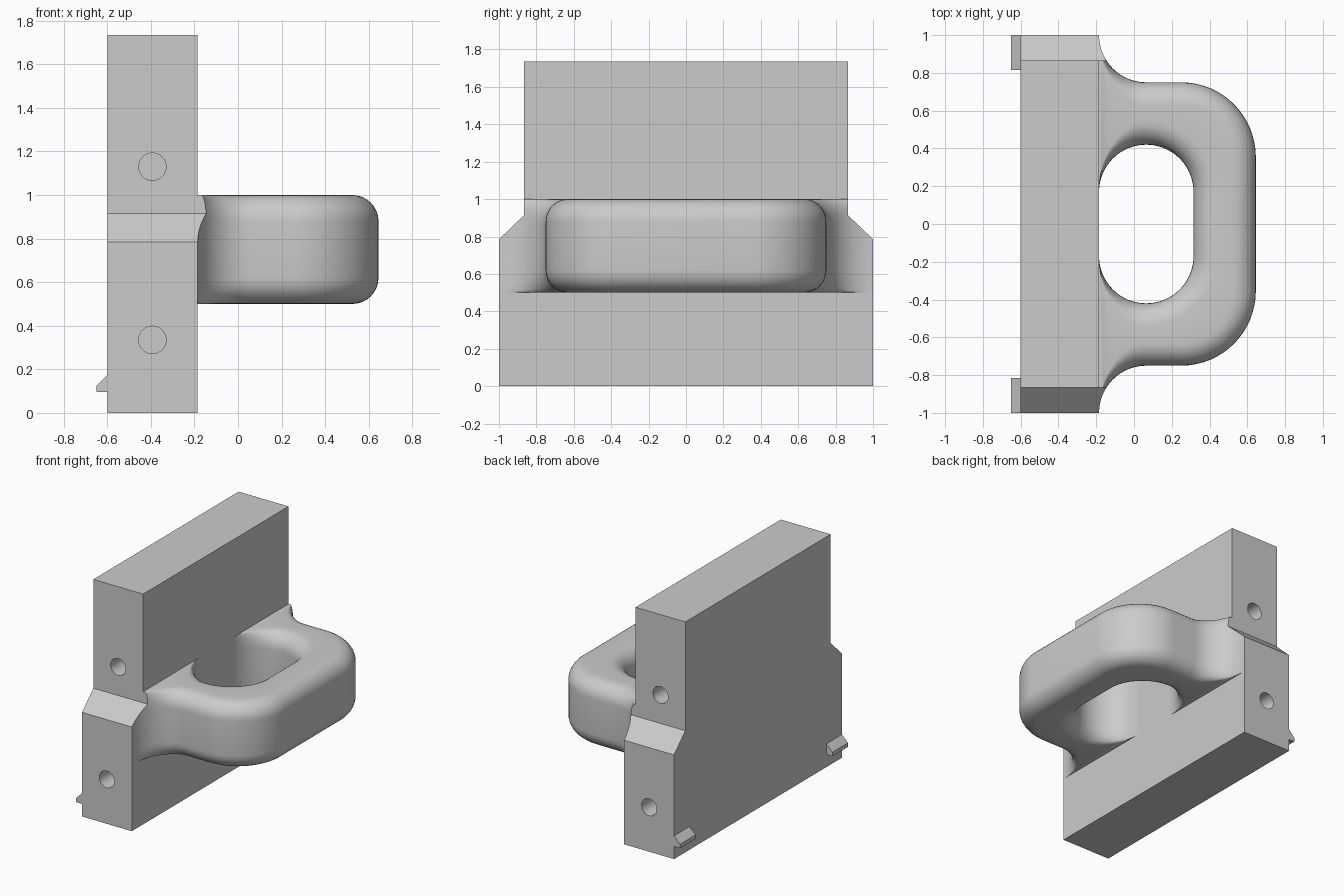
import bpy, bmesh
from math import sin, cos, pi, radians

cube = bpy.data.objects.get("Cube")
if cube:
    bpy.data.objects.remove(cube, do_unlink=True)

grey = bpy.data.materials.new("plain grey")
grey.use_nodes = True
COLOUR = (0.6, 0.6, 0.6, 1)
grey.diffuse_color = COLOUR
grey.node_tree.nodes["Principled BSDF"].inputs["Base Color"].default_value = COLOUR

BACK, FACE = -0.6, -0.185      # block thickness along x
LOW, HIGH = 0.5, 1.0           # handle height range
ROUND = 0.12                   # handle edge rounding
FLARE = 0.25                   # radius of the handle root and opening
STEPS = 16


def finish(name, bm):
    bmesh.ops.remove_doubles(bm, verts=bm.verts, dist=1e-5)
    bmesh.ops.recalc_face_normals(bm, faces=bm.faces)
    mesh = bpy.data.meshes.new(name)
    bm.to_mesh(mesh)
    bm.free()
    mesh.materials.append(grey)
    obj = bpy.data.objects.new(name, mesh)
    bpy.context.collection.objects.link(obj)
    return obj


def extrude(name, points, offset):
    bm = bmesh.new()
    face = bm.faces.new([bm.verts.new(p) for p in points])
    geom = bmesh.ops.extrude_face_region(bm, geom=[face])["geom"]
    moved = [v for v in geom if isinstance(v, bmesh.types.BMVert)]
    bmesh.ops.translate(bm, verts=moved, vec=offset)
    return finish(name, bm)


def boolean(obj, cutter, operation):
    mod = obj.modifiers.new("cut", "BOOLEAN")
    mod.operation, mod.solver, mod.object = operation, "EXACT", cutter
    bpy.context.view_layer.objects.active = obj
    bpy.ops.object.modifier_apply(modifier=mod.name)
    bpy.data.objects.remove(cutter, do_unlink=True)


def smooth(obj):
    bpy.ops.object.select_all(action="DESELECT")
    obj.select_set(True)
    bpy.context.view_layer.objects.active = obj
    bpy.ops.object.shade_smooth_by_angle(angle=radians(32))


# Stepped block with sloped shoulders
half = [(1, 0), (1, 0.785), (0.865, 0.915), (0.865, 1.735)]
outline = half + [(-y, z) for y, z in reversed(half)]
block = extrude("block", [(BACK, y, z) for y, z in outline], (FACE - BACK, 0, 0))

# Blind round holes in both ends
for side in (-1, 1):
    for z in (0.335, 1.13):
        ring = [(-0.393 + 0.063 * cos(2 * pi * i / 40), side * 1.1,
                 z + 0.063 * sin(2 * pi * i / 40)) for i in range(40)]
        depth = 0.35 if z < 0.785 else 0.485
        boolean(block, extrude("hole_cutter", ring, (0, -side * depth, 0)), "DIFFERENCE")
smooth(block)

# Small wedge catches on the back
for name, start in (("left_catch", 0.815), ("right_catch", -1)):
    wedge = [(BACK, 0.095), (-0.65, 0.095), (-0.65, 0.125), (BACK, 0.175)]
    extrude(name, [(x, start, z) for x, z in wedge], (0, 0.185, 0))

# Handle stations: outer point and normal, inner point and normal
stations = []
for i in range(STEPS + 1):
    a = pi / 2 * i / STEPS
    c, s = cos(a), sin(a)
    stations.append(((0.25 + 0.395 * c, 0.355 + 0.395 * s), (c, s),
                     (0.065 + FLARE * c, 0.17 + FLARE * s), (-c, -s)))
for i in range(STEPS + 1):
    a = pi / 2 * i / STEPS
    c, s = cos(a), sin(a)
    stations.append(((0.065 - FLARE * s, 1 - FLARE * c), (s, c),
                     (0.065 - FLARE * s, 0.17 + FLARE * c), (s, -c)))


def edge(p, n, top):
    # Rounded rim that tightens to a sharp edge at the root
    inset = ROUND * max(0, min(1, (p[0] - FACE) / 0.21))
    points = []
    for k in range(9):
        a = pi / 2 * k / 8
        d = inset * (1 - cos(a))
        drop = ROUND * (1 - sin(a))
        points.append((p[0] - n[0] * d, p[1] - n[1] * d, HIGH - drop if top else LOW + drop))
    return points


def section(station, side):
    po, no, pi_, ni = station
    ring = (edge(po, no, False)[::-1] + edge(po, no, True)
            + edge(pi_, ni, True)[::-1] + edge(pi_, ni, False))
    return [(x, side * y, z) for x, y, z in ring]


bm = bmesh.new()
rings = [section(s, -1) for s in reversed(stations)] + [section(s, 1) for s in stations]
rings = [[bm.verts.new(p) for p in ring] for ring in rings]
for a, b in zip(rings, rings[1:]):
    for j in range(len(a)):
        k = (j + 1) % len(a)
        bm.faces.new((a[j], a[k], b[k], b[j]))
bm.faces.new(rings[0])
bm.faces.new(rings[-1])
handle = finish("handle", bm)

# Trim the flared roots to the block outline
trim = extrude("trim_cutter", [(-0.3, y, z) for y, z in outline], (1.2, 0, 0))
boolean(handle, trim, "INTERSECT")
smooth(handle)
